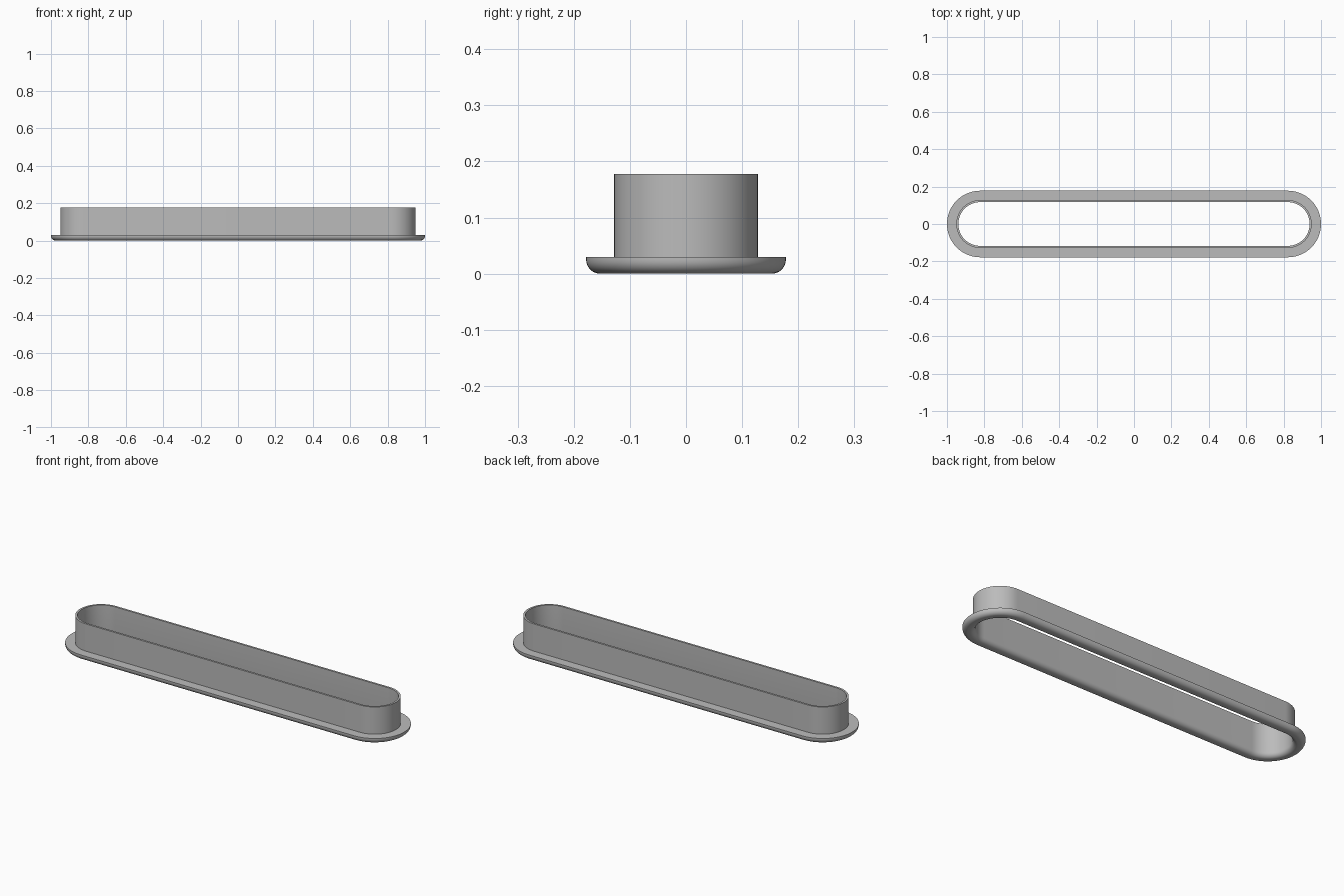
import bpy, bmesh, math

if "Cube" in bpy.data.objects:
    bpy.data.objects.remove(bpy.data.objects["Cube"])

# Main sizes
HALF_STRAIGHT = 0.822
RIM_R, WALL_R, HOLE_R = 0.178, 0.128, 0.117
RIM_H, HEIGHT, FILLET = 0.03, 0.178, 0.025
END_STEPS, FILLET_STEPS = 32, 8

grey = bpy.data.materials.new("grey")
grey.use_nodes = True
colour = (0.5, 0.5, 0.5, 1)
grey.diffuse_color = colour
grey.node_tree.nodes["Principled BSDF"].inputs["Base Color"].default_value = colour


def fillet(cx, cz, start, end):
    """Quarter-round points of the profile, as (radius, height)."""
    angles = [math.radians(start + (end - start) * i / FILLET_STEPS)
              for i in range(FILLET_STEPS + 1)]
    return [(cx + FILLET * math.cos(a), cz + FILLET * math.sin(a)) for a in angles]


def stadium(bm, radius, z):
    """Ring of vertices around a slot with round ends."""
    ring = []
    for side in (1, -1):
        for i in range(END_STEPS + 1):
            a = math.pi * (i / END_STEPS - 0.5)
            ring.append(bm.verts.new((side * (HALF_STRAIGHT + radius * math.cos(a)),
                                      side * radius * math.sin(a), z)))
    return ring


# Closed cross-section: wall, flat rim top, rounded underside
profile = [(HOLE_R, HEIGHT), (WALL_R, HEIGHT), (WALL_R, RIM_H), (RIM_R, RIM_H)]
profile += fillet(RIM_R - FILLET, FILLET, 0, -90)
profile += fillet(HOLE_R + FILLET, FILLET, 270, 180)

# Slot collar with flange, swept around the slot
bm = bmesh.new()
rings = [stadium(bm, r, z) for r, z in profile]
for k, ring in enumerate(rings):
    nxt = rings[(k + 1) % len(rings)]
    for i in range(len(ring)):
        j = (i + 1) % len(ring)
        bm.faces.new((ring[i], ring[j], nxt[j], nxt[i]))
bmesh.ops.recalc_face_normals(bm, faces=bm.faces)

mesh = bpy.data.meshes.new("flanged_slot_collar")
bm.to_mesh(mesh)
bm.free()
mesh.materials.append(grey)
collar = bpy.data.objects.new("flanged_slot_collar", mesh)
bpy.context.collection.objects.link(collar)

bpy.ops.object.select_all(action='DESELECT')
collar.select_set(True)
bpy.context.view_layer.objects.active = collar
bpy.ops.object.shade_smooth_by_angle(angle=math.radians(30))
